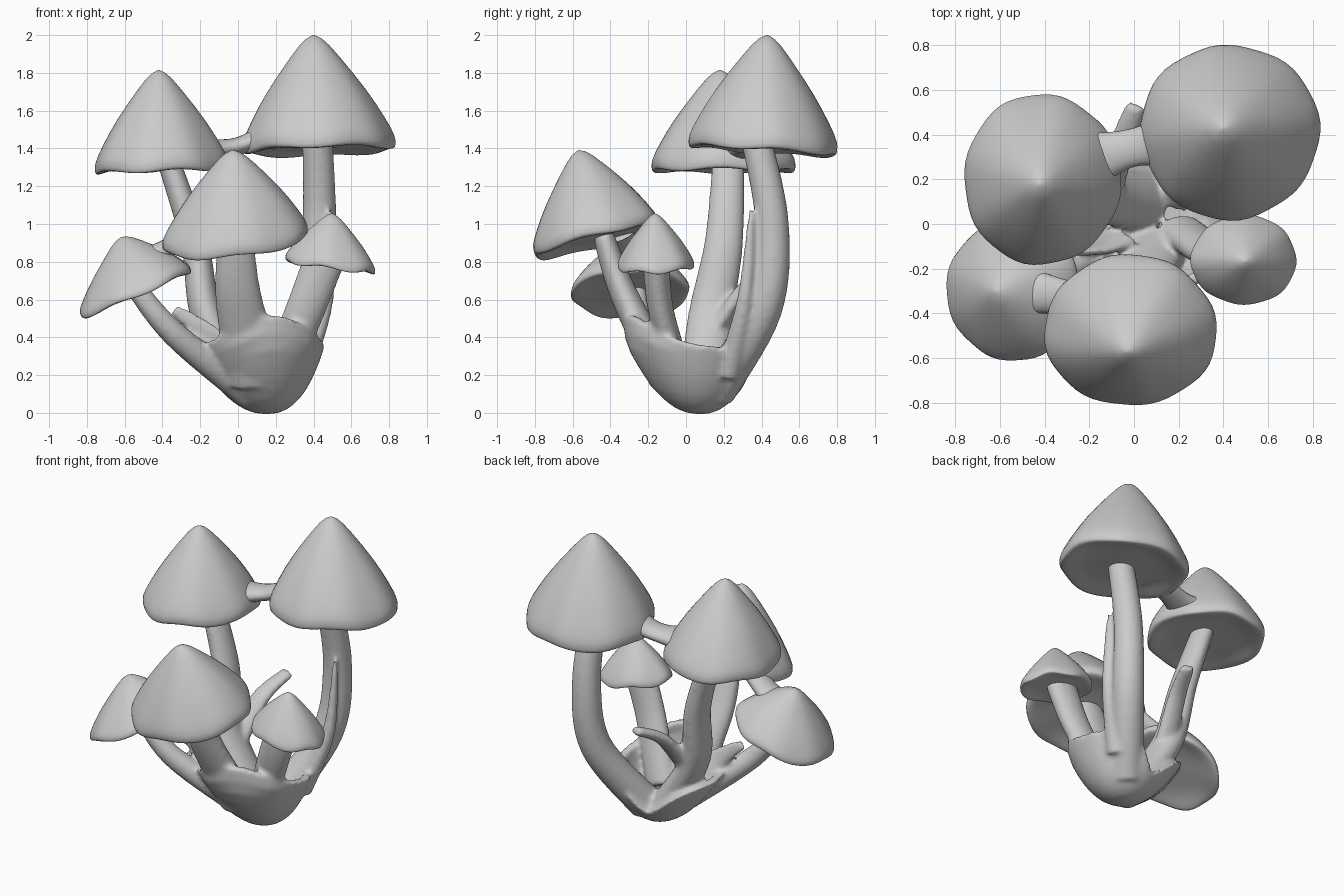
import bpy, bmesh, math
from mathutils import Vector

if "Cube" in bpy.data.objects:
    bpy.data.objects.remove(bpy.data.objects["Cube"])

TAU = math.tau


def loft(name, rings):
    """Skin a closed, smooth-shaded solid through rings of equal point count."""
    bm = bmesh.new()
    vr = [[bm.verts.new(p) for p in r] for r in rings]
    n = len(vr[0])
    for a, b in zip(vr, vr[1:]):
        for i in range(n):
            j = (i + 1) % n
            bm.faces.new((a[i], a[j], b[j], b[i]))
    bm.faces.new(vr[0][::-1])
    bm.faces.new(vr[-1])
    bmesh.ops.recalc_face_normals(bm, faces=bm.faces)
    me = bpy.data.meshes.new(name)
    bm.to_mesh(me)
    bm.free()
    ob = bpy.data.objects.new(name, me)
    bpy.context.collection.objects.link(ob)
    select([ob])
    bpy.ops.object.shade_smooth_by_angle(angle=math.radians(60))
    return ob


def select(obs):
    bpy.ops.object.select_all(action='DESELECT')
    for o in obs:
        o.select_set(True)
    bpy.context.view_layer.objects.active = obs[0]


def spline(pts, steps):
    """Catmull-Rom curve through points of any dimension."""
    P = [pts[0]] + pts + [pts[-1]]
    out = []
    for a, b, c, d in zip(P, P[1:], P[2:], P[3:]):
        for s in range(steps):
            t = s / steps
            out.append([0.5 * (2 * q + (r - p) * t + (2 * p - 5 * q + 4 * r - w) * t * t
                               + (3 * q - p - 3 * r + w) * t ** 3)
                        for p, q, r, w in zip(a, b, c, d)])
    return out + [list(pts[-1])]


def tube(name, pts, radius, flat=1.0, ref=(1, 0, 0), n=20):
    """Tube along a path; radius(t) runs from 0 to 1, flat squashes the section."""
    S = [Vector(p) for p in spline(pts, 8)]
    last = len(S) - 1
    rings = []
    for k, c in enumerate(S):
        t = (S[min(k + 1, last)] - S[max(k - 1, 0)]).normalized()
        u = Vector(ref)
        u = (u - t * u.dot(t)).normalized()
        v = t.cross(u) * flat
        r = radius(k / last)
        rings.append([c + u * r * math.cos(TAU * i / n) + v * r * math.sin(TAU * i / n)
                      for i in range(n)])
    return loft(name, rings)


# Cap profile (radius, height): pointed dome, rolled lip, almost flat underside
CAP = spline([(0.01, 1), (0.2, 0.91), (0.65, 0.52), (0.95, 0.18), (1, 0.04), (0.93, 0),
              (0.6, 0.04), (0.01, 0.03)], 3)


def cap(name, rim, apex, rx, ry, slope=(0, 0), phase=0.0, n=56):
    rim, apex = Vector(rim), Vector(apex)
    rings = []
    for r, h in CAP:
        ring = []
        for i in range(n):
            a = TAU * i / n
            w = r * (1 + 0.01 * r * (math.sin(3 * a + phase) + math.sin(8 * a + 2 * phase)))
            x, y = rx * w * math.cos(a), ry * w * math.sin(a)
            z = slope[0] * x + slope[1] * y + 0.01 * r ** 4 * math.sin(5 * a + phase)
            ring.append(rim.lerp(apex, h) + Vector((x, y, z)))
        rings.append(ring)
    return loft(name, rings)


# Five caps
cap("cap_back_right", (0.43, 0.41, 1.385), (0.4, 0.43, 2), 0.4, 0.39, (0.03, -0.07), 0.4)
cap("cap_back_left", (-0.41, 0.2, 1.28), (-0.42, 0.18, 1.815), 0.35, 0.38, (0.03, 0), 1.7)
cap("cap_front", (-0.015, -0.47, 0.905), (-0.03, -0.57, 1.39), 0.385, 0.335, (0.1, 0.25), 2.9)
cap("cap_small_right", (0.49, -0.16, 0.77), (0.5, -0.165, 1.055), 0.235, 0.2, (-0.13, 0.03), 4.1)
cap("cap_left", (-0.535, -0.295, 0.625), (-0.62, -0.3, 0.93), 0.295, 0.315, (0.43, 0.03), 5.2)


# Waisted webs joining neighbouring caps
def waist(t):
    return 0.085 + 0.25 * (t - 0.5) ** 2


tube("cap_bridge_back", [(-0.19, 0.29, 1.385), (-0.01, 0.34, 1.41), (0.16, 0.37, 1.47)],
     waist, 0.55, (0, 1, 0))
tube("cap_bridge_front", [(-0.5, -0.3, 0.8), (-0.36, -0.32, 0.88), (-0.24, -0.38, 0.97)],
     waist, 0.6, (0, 1, 0))


# Hollow base cup: rim raised at the front, cut low at the back
def bump(a, centre, width):
    return math.exp(-((a - centre) / width) ** 2)


def rim_height(a):
    return 0.345 + 0.17 * bump(a, -1.25, 0.85) - 0.21 * bump(a, 1.75, 0.55)


def cup_point(a, z, inset, floor):
    r = max(0.004, 0.37 * min(max(z - floor, 0) / 0.38, 1) ** 0.45 - inset)
    return Vector((0.15 - 0.15 * z + r * math.cos(a), 0.07 - 0.06 * z + r * math.sin(a), z))


angles = [-math.pi + TAU * i / 64 for i in range(64)]
us = [(i / 9) ** 1.7 for i in range(10)]
rings = [[cup_point(a, (rim_height(a) + 0.008) * u - 0.008, 0, -0.008) for a in angles] for u in us]
rings += [[cup_point(a, 0.08 + (rim_height(a) - 0.08) * u, 0.055 * u, 0.05 * (1 - u))
           for a in angles] for u in us[::-1]]
parts = [loft("stem_cluster", rings)]


# Stems fuse into the cup: tip radius, root radius, section flatness, path from tip to root
def stem(name, tip, root, flat, *path):
    parts.append(tube(name, list(path), lambda t: tip + (root - tip) * t, flat))


stem("stem_back_right", 0.08, 0.11, 1, (0.42, 0.37, 1.46), (0.43, 0.455, 1),
     (0.39, 0.41, 0.55), (0.19, 0.15, 0.11))
stem("stem_back_left", 0.06, 0.1, 1.4, (-0.37, 0.225, 1.34), (-0.23, 0.2, 0.9),
     (-0.16, 0.13, 0.5), (0.07, 0.1, 0.12))
stem("stem_front", 0.09, 0.155, 0.6, (-0.01, -0.44, 0.95), (0, -0.33, 0.63), (0.09, -0.1, 0.17))
stem("stem_small_right", 0.11, 0.1, 0.65, (0.46, -0.16, 0.82), (0.35, -0.13, 0.53),
     (0.2, -0.02, 0.17))
stem("stem_left", 0.05, 0.085, 1, (-0.57, -0.27, 0.7), (-0.34, -0.22, 0.42), (0.06, 0, 0.1))
stem("broken_stub", 0.03, 0.1, 0.4, (-0.34, -0.13, 0.55), (-0.17, -0.11, 0.42), (-0.06, -0.06, 0.3))
stem("back_sprout", 0.045, 0.08, 0.6, (0.01, 0.53, 0.8), (-0.06, 0.34, 0.69), (-0.12, 0.16, 0.45))
stem("thin_sliver", 0.012, 0.07, 1, (0.49, 0.345, 1.08), (0.465, 0.31, 0.6), (0.32, 0.22, 0.2))

# Fuse cup and stems into one organic skin
select(parts)
bpy.ops.object.join()
cluster = parts[0]
fuse = cluster.modifiers.new("fuse", 'REMESH')
fuse.mode, fuse.voxel_size, fuse.use_smooth_shade = 'VOXEL', 0.014, True
soften = cluster.modifiers.new("soften", 'SMOOTH')
soften.factor, soften.iterations = 0.5, 8
for name in ("fuse", "soften"):
    bpy.ops.object.modifier_apply(modifier=name)
bpy.ops.object.shade_smooth()
